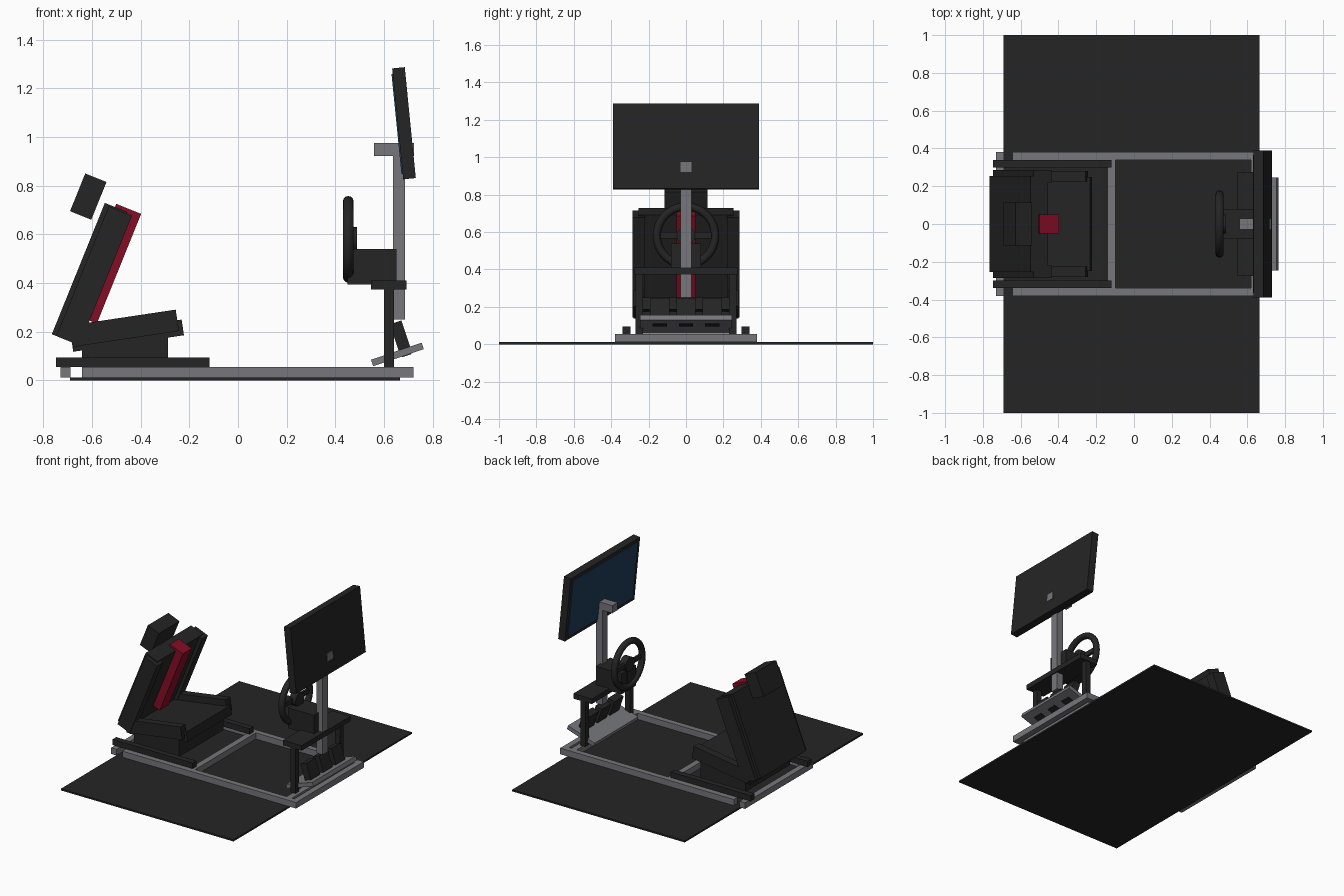
import bpy, math
from mathutils import Vector, Matrix

if "Cube" in bpy.data.objects:
    bpy.data.objects.remove(bpy.data.objects["Cube"])


def material(name, rgb):
    m = bpy.data.materials.new(name)
    m.diffuse_color = (*rgb, 1)
    m.use_nodes = True
    m.node_tree.nodes["Principled BSDF"].inputs["Base Color"].default_value = m.diffuse_color
    return m


BLACK = material("black", (0.018, 0.018, 0.018))
GREY = material("metal grey", (0.18, 0.182, 0.2))
RED = material("red", (0.24, 0.004, 0.018))
BLUE = material("screen blue", (0.014, 0.045, 0.1))


def box(name, mat, x, y, z, origin=(0, 0), tilt=0):
    """Box from (min, max) ranges, in a frame at origin (x, z) tilted about y."""
    size = [r[1] - r[0] for r in (x, y, z)]
    mid = Vector([(r[0] + r[1]) / 2 for r in (x, y, z)])
    bpy.ops.mesh.primitive_cube_add(size=1)
    o = bpy.context.object
    o.name = name
    frame = Matrix.Translation((origin[0], 0, origin[1])) @ Matrix.Rotation(math.radians(tilt), 4, 'Y')
    o.data.transform(frame @ Matrix.Translation(mid) @ Matrix.Diagonal((*size, 1)))
    o.data.materials.append(mat)
    return o


def pair(name, mat, x, y, z, origin=(0, 0), tilt=0):
    """Two boxes mirrored across the middle."""
    box(name + "_left", mat, x, y, z, origin, tilt)
    box(name + "_right", mat, x, (-y[1], -y[0]), z, origin, tilt)


# floor mat and base frame
box("floor_mat", BLACK, (-0.69, 0.665), (-1, 1), (0, 0.012))
Z = (0.012, 0.055)
pair("side_rail", GREY, (-0.642, 0.68), (0.34, 0.38), Z)
box("rear_beam", GREY, (-0.73, -0.688), (-0.38, 0.38), Z)
box("middle_beam", GREY, (-0.14, -0.098), (-0.34, 0.34), Z)
box("front_beam", GREY, (0.68, 0.722), (-0.38, 0.38), Z)
box("inner_front_beam", GREY, (0.62, 0.662), (-0.34, 0.34), Z)
pair("seat_slider", BLACK, (-0.747, -0.118), (0.298, 0.34), (0.055, 0.095))

# seat base and cushion
box("seat_base", BLACK, (-0.642, -0.287), (-0.25, 0.25), (0.06, 0.178))
C = ((-0.677, 0.118), -8.5)
box("seat_cushion", BLACK, (0, 0.46), (-0.25, 0.25), (0, 0.065), *C)
pair("cushion_bolster", BLACK, (0, 0.442), (0.225, 0.28), (0.02, 0.109), *C)

# backrest, stripe and headrest share one lean
B = ((-0.765, 0.19), 22)
box("backrest", BLACK, (0, 0.1), (-0.255, 0.255), (0, 0.582), *B)
pair("backrest_bolster", BLACK, (0.02, 0.123), (0.22, 0.285), (0, 0.575), *B)
box("backrest_stripe", RED, (0.045, 0.155), (-0.05, 0.05), (0.11, 0.596), *B)
box("headrest", BLACK, (-0.12, -0.026), (-0.115, 0.115), (0.497, 0.664), *B)

# wheel stand
pair("stand_post", BLACK, (0.6, 0.641), (0.23, 0.27), (0.055, 0.38))
box("wheel_shelf", BLACK, (0.547, 0.692), (-0.275, 0.275), (0.374, 0.41))
box("wheel_base", BLACK, (0.45, 0.652), (-0.08, 0.08), (0.395, 0.54))

# steering wheel
bpy.ops.mesh.primitive_torus_add(major_segments=36, minor_segments=12, major_radius=0.156,
                                 minor_radius=0.022, location=(0.453, 0, 0.58),
                                 rotation=(0, math.pi / 2, 0))
bpy.context.object.name = "wheel_rim"
bpy.context.object.data.materials.append(BLACK)
bpy.ops.object.shade_smooth_by_angle()
bpy.ops.mesh.primitive_cylinder_add(vertices=24, radius=0.05, depth=0.05,
                                    location=(0.463, 0, 0.58), rotation=(0, math.pi / 2, 0))
bpy.context.object.name = "wheel_hub"
bpy.context.object.data.materials.append(BLACK)
bpy.ops.object.shade_smooth_by_angle()
box("wheel_cross_spoke", BLACK, (0.446, 0.464), (-0.15, 0.15), (0.565, 0.597))
box("wheel_lower_spoke", BLACK, (0.446, 0.464), (-0.018, 0.018), (0.42, 0.58))

# pedals standing through a sloped plate
P = ((0.655, 0.107), -18.5)
box("pedal_plate", GREY, (-0.11, 0.11), (-0.245, 0.245), (-0.014, 0.014), *P)
for i, y in enumerate((-0.14, 0, 0.14)):
    box(f"pedal_{i + 1}", BLACK, (0.01, 0.06), (y - 0.052, y + 0.052), (0.008, 0.127), *P)
    box(f"pedal_foot_{i + 1}", BLACK, (0.015, 0.055), (y - 0.038, y + 0.038), (-0.017, 0.02), *P)

# monitor on its post and arm
box("monitor_post", GREY, (0.636, 0.686), (-0.03, 0.03), (0.25, 0.975))
box("monitor_arm", GREY, (0.558, 0.724), (-0.03, 0.03), (0.922, 0.976))
M = ((0.682, 1.057), -5.7)
box("monitor", BLACK, (-0.026, 0.026), (-0.39, 0.39), (-0.229, 0.229), *M)
box("screen", BLUE, (-0.031, -0.025), (-0.365, 0.365), (-0.206, 0.206), *M)
